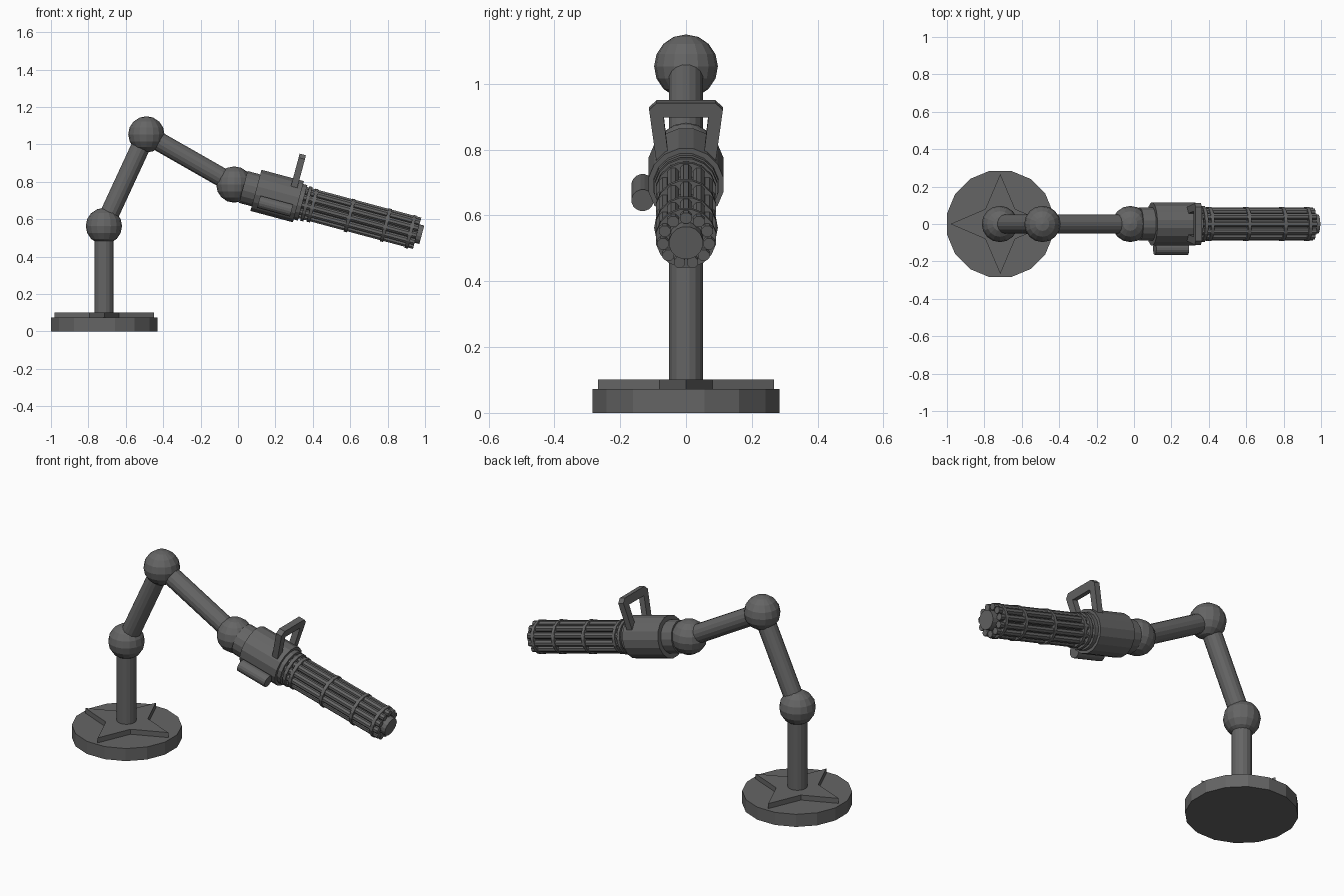
import bpy, bmesh, math
from mathutils import Matrix, Vector

if "Cube" in bpy.data.objects:
    bpy.data.objects.remove(bpy.data.objects["Cube"])

BASE_X = -0.715
SHOULDER = Vector((-0.717, 0, 0.563))
ELBOW = Vector((-0.49, 0, 1.053))
WRIST = Vector((-0.02, 0, 0.785))
# gun space: local x runs along the barrels, local z is up from the gun
GUN = Matrix.Translation(WRIST) @ Matrix.Rotation(math.radians(15), 4, 'Y')

DARK = bpy.data.materials.new("dark_metal")
DARK.diffuse_color = (0.13, 0.13, 0.13, 1)
DARK.use_nodes = True
DARK.node_tree.nodes["Principled BSDF"].inputs["Base Color"].default_value = DARK.diffuse_color


def finish(name, bm):
    bmesh.ops.recalc_face_normals(bm, faces=bm.faces)
    me = bpy.data.meshes.new(name)
    bm.to_mesh(me)
    bm.free()
    me.materials.append(DARK)
    ob = bpy.data.objects.new(name, me)
    bpy.context.collection.objects.link(ob)
    return ob


def add_rod(bm, a, b, r, sides=16):
    a, b = Vector(a), Vector(b)
    d = b - a
    rot = d.to_track_quat('Z', 'Y').to_matrix().to_4x4()
    turn = Matrix.Rotation(math.pi / sides, 4, 'Z')
    bmesh.ops.create_cone(bm, cap_ends=True, segments=sides, radius1=r, radius2=r,
                          depth=d.length,
                          matrix=Matrix.Translation((a + b) / 2) @ rot @ turn)


def rod(name, a, b, r, sides=16):
    bm = bmesh.new()
    add_rod(bm, a, b, r, sides)
    return finish(name, bm)


def ball(name, c, r):
    bm = bmesh.new()
    bmesh.ops.create_uvsphere(bm, u_segments=16, v_segments=8, radius=r,
                              matrix=Matrix.Translation(c))
    return finish(name, bm)


def prism(name, pts, depth):
    bm = bmesh.new()
    face = bm.faces.new([bm.verts.new(p) for p in pts])
    ext = bmesh.ops.extrude_face_region(bm, geom=[face])
    verts = [v for v in ext['geom'] if isinstance(v, bmesh.types.BMVert)]
    bmesh.ops.translate(bm, verts=verts, vec=depth)
    return finish(name, bm)


def gun_rod(name, s0, s1, r, sides=16, y=0, z=0):
    return rod(name, GUN @ Vector((s0, y, z)), GUN @ Vector((s1, y, z)), r, sides)


# base disc with four-pointed star plate
rod("base_disc", (BASE_X, 0, 0), (BASE_X, 0, 0.073), 0.29)
star = []
for i in range(8):
    r = 0.113 if i % 2 else 0.267
    a = i * math.pi / 4
    star.append((BASE_X + r * math.cos(a), r * math.sin(a), 0.06))
prism("base_star", star, (0, 0, 0.042))

# jointed arm
rod("post", (SHOULDER.x, 0, 0.07), SHOULDER, 0.052)
rod("lower_arm", SHOULDER, ELBOW, 0.052)
rod("upper_arm", ELBOW, WRIST, 0.052)
for name, c in (("shoulder_ball", SHOULDER), ("elbow_ball", ELBOW), ("wrist_ball", WRIST)):
    ball(name, c, 0.097)

# gun housing
gun_rod("neck", 0.05, 0.14, 0.09)
gun_rod("housing", 0.12, 0.355, 0.116)
gun_rod("front_flange", 0.35, 0.378, 0.1)
gun_rod("side_motor", 0.15, 0.332, 0.034, 16, y=-0.132, z=-0.055)

# carrying handle: half outline mirrored into an arch
half = [(0.088, 0.05), (0.112, 0.228), (0.09, 0.25)]
inner = [(0.068, 0.205), (0.05, 0.05)]
outline = half + [(-y, z) for y, z in reversed(half)]
outline += [(-y, z) for y, z in reversed(inner)] + inner
handle = prism("handle", [(0.295, y, z) for y, z in outline], (0.035, 0, 0))
handle.data.transform(GUN)

# barrel cluster around a core
gun_rod("barrel_core", 0.36, 1.038, 0.052)
bm = bmesh.new()
for i in range(11):
    a = i * math.tau / 11
    y, z = 0.071 * math.sin(a), 0.071 * math.cos(a)
    add_rod(bm, GUN @ Vector((0.36, y, z)), GUN @ Vector((1.012, y, z)), 0.0185, 8)
finish("barrels", bm)

# clamping rings along the barrels
for i, s in enumerate((0.39, 0.425, 0.63, 0.83, 0.967)):
    gun_rod(f"barrel_ring_{i + 1}", s, s + 0.018, 0.093 if i else 0.097)
